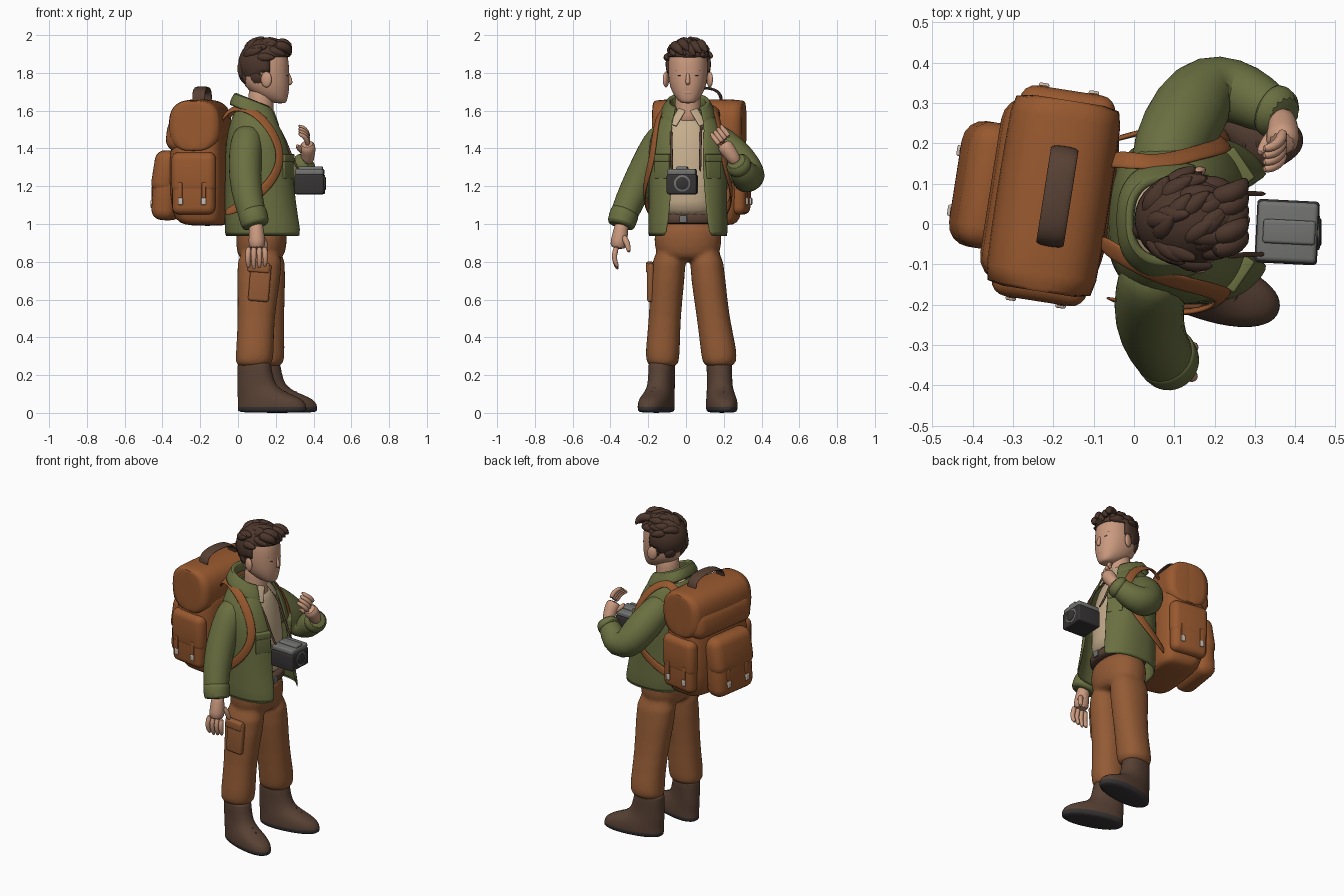
import bpy, bmesh, math, random
from mathutils import Vector

random.seed(4)
if "Cube" in bpy.data.objects:
    bpy.data.objects.remove(bpy.data.objects["Cube"])
parts = []


def material(name, r, g, b):
    m = bpy.data.materials.new(name)
    m.use_nodes = True
    m.diffuse_color = (r, g, b, 1)
    m.node_tree.nodes["Principled BSDF"].inputs["Base Color"].default_value = (r, g, b, 1)
    return m


olive = material("olive cloth", .143, .16, .052)
rust = material("rust trousers", .295, .105, .036)
canvas = material("pack canvas", .315, .099, .028)
hair_brown = material("hair brown", .072, .037, .025)
leather = material("dark leather", .096, .052, .034)
skin = material("skin", .59, .32, .21)
cream = material("cream shirt", .56, .42, .265)
black = material("black rubber", .038, .033, .034)
grey = material("camera grey", .17, .17, .165)
metal = material("buckle metal", .58, .49, .42)


def finish(name, bm, mat, subsurf=0, loc=(0, 0, 0), rot=(0, 0, 0)):
    bmesh.ops.recalc_face_normals(bm, faces=bm.faces)
    mesh = bpy.data.meshes.new(name)
    bm.to_mesh(mesh)
    bm.free()
    ob = bpy.data.objects.new(name, mesh)
    bpy.context.collection.objects.link(ob)
    mesh.materials.append(mat)
    ob.location, ob.rotation_euler = loc, rot
    if subsurf:
        ob.modifiers.new("smooth", "SUBSURF").levels = subsurf
        ob.modifiers["smooth"].render_levels = subsurf
    parts.append(ob)
    return ob


def skin_rings(bm, rings, closed=True):
    vs = [[bm.verts.new(p) for p in ring] for ring in rings]
    n = len(vs[0])
    for a, b in zip(vs, vs[1:]):
        for i in range(n if closed else n - 1):
            j = (i + 1) % n
            bm.faces.new((a[i], a[j], b[j], b[i]))
    if closed:
        bm.faces.new(vs[0])
        bm.faces.new(vs[-1])


def power(v, p):
    return math.copysign(abs(v) ** p, v)


def loft(name, stacks, mat, p=.9, n=24, **kw):
    """Stacks of rounded outlines, each row is z, centre x, centre y, half x, half y."""
    bm = bmesh.new()
    turn = [math.tau * i / n for i in range(n)]
    for rows in stacks:
        skin_rings(bm, [[(cx + rx * power(math.cos(a), p), cy + ry * power(math.sin(a), p), z)
                         for a in turn] for z, cx, cy, rx, ry in rows])
    return finish(name, bm, mat, 1, **kw)


def wrap(name, rows, mat, tilt=0, p=.8, n=30):
    """Cloth open at the front, each row is z, centre x, half x, half y, half gap."""
    bm = bmesh.new()
    rings = []
    for z, cx, rx, ry, gap in rows:
        a0 = math.asin((gap / ry) ** (1 / p))
        ring = []
        for i in range(n + 1):
            a = a0 + (math.tau - 2 * a0) * i / n
            x = rx * power(math.cos(a), p)
            ring.append((cx + x, .01 + ry * power(math.sin(a), p), z - tilt * x))
        rings.append(ring)
    skin_rings(bm, rings, closed=False)
    ob = finish(name, bm, mat)
    mod = ob.modifiers.new("thickness", "SOLIDIFY")
    mod.thickness, mod.offset = .014, 0
    ob.modifiers.new("smooth", "SUBSURF").levels = 1


def limb(name, path, mat, n=12, p=1, subsurf=1, **kw):
    """Tube through points given as x, y, z, radius; p below one makes it squarer."""
    pts = [Vector(q[:3]) for q in path]
    whole = pts[-1] - pts[0]
    ref = Vector((1, 0, 0)) if abs(whole.z) > .6 * whole.length else Vector((0, 0, 1))
    rings = []
    for i, c in enumerate(pts):
        t = (pts[min(i + 1, len(pts) - 1)] - pts[max(i - 1, 0)]).normalized()
        u = t.cross(ref).normalized()
        v = u.cross(t)
        turn = [math.tau * k / n for k in range(n)]
        rings.append([c + path[i][3] * (u * power(math.cos(a), p) + v * power(math.sin(a), p)) for a in turn])
    bm = bmesh.new()
    skin_rings(bm, rings)
    return finish(name, bm, mat, subsurf, **kw)


def box(name, loc, size, mat, bevel=.01, rot=(0, 0, 0)):
    bm = bmesh.new()
    bmesh.ops.create_cube(bm, size=1)
    bmesh.ops.scale(bm, vec=size, verts=bm.verts)
    bmesh.ops.bevel(bm, geom=bm.edges[:], offset=bevel, segments=4, profile=.5, affect="EDGES")
    finish(name, bm, mat, loc=loc, rot=rot)


def ball(name, loc, size, mat, rot=(0, 0, 0)):
    bm = bmesh.new()
    bmesh.ops.create_uvsphere(bm, u_segments=20, v_segments=12, radius=1)
    bmesh.ops.scale(bm, vec=size, verts=bm.verts)
    finish(name, bm, mat, loc=loc, rot=rot)


def ribbon(name, pts, width, mat, across=None):
    """Flat strap that lies against the body."""
    pts = [Vector(p) for p in pts]
    rows = []
    for i, c in enumerate(pts):
        t = (pts[min(i + 1, len(pts) - 1)] - pts[max(i - 1, 0)]).normalized()
        out = c - Vector((.09, .01, min(c.z, 1.45)))
        w = Vector(across) if across else t.cross(out).normalized()
        rows.append((c - w * width / 2, c + w * width / 2))
    bm = bmesh.new()
    skin_rings(bm, rows, closed=False)
    ob = finish(name, bm, mat)
    ob.modifiers.new("thickness", "SOLIDIFY").thickness = .016
    ob.modifiers["thickness"].offset = 0
    ob.modifiers.new("smooth", "SUBSURF").levels = 2


# Trousers, hips and legs fused into one cloth
hips = [(.8, .12, .01, .1, .12), (.84, .122, .01, .13, .172), (.92, .125, .01, .137, .183), (1.03, .125, .01, .133, .168)]
right_leg = [(.24, .08, -.12, .085, .07), (.27, .085, -.124, .1, .088), (.33, .09, -.124, .101, .092),
             (.5, .095, -.112, .096, .083), (.7, .11, -.1, .115, .092), (.9, .12, -.08, .128, .09)]
left_leg = [(.24, .14, .175, .085, .07), (.27, .145, .177, .1, .092), (.33, .15, .174, .098, .097),
            (.5, .145, .144, .098, .086), (.7, .135, .118, .117, .092), (.9, .125, .1, .128, .09)]
trousers = loft("trousers", [hips, right_leg, left_leg], rust)
fuse = trousers.modifiers.new("fuse", "REMESH")
fuse.mode, fuse.voxel_size, fuse.use_smooth_shade = "VOXEL", .011, True
trousers.modifiers.new("soften", "SMOOTH").iterations = 6
box("thigh_pocket", (.115, -.188, .69), (.11, .036, .2), rust, .014, (0, .08, 0))
box("thigh_pocket_flap", (.11, -.192, .77), (.116, .04, .055), rust, .012, (0, .08, 0))

# Boots
for side, loc, yaw in (("right", (0, -.1, 0), -.31), ("left", (.045, .165, 0), .13)):
    boot = loft(side + "_boot", [[(0, .19, 0, .18, .068), (.012, .19, 0, .19, .078), (.03, .19, 0, .19, .081),
                                  (.06, .186, 0, .185, .08), (.085, .165, 0, .166, .076), (.105, .138, 0, .14, .072),
                                  (.13, .112, 0, .114, .068), (.17, .097, 0, .098, .066), (.26, .09, 0, .09, .068),
                                  (.27, .09, 0, .088, .066)]], leather, loc=loc, rot=(0, 0, yaw))
    boot.data.materials.append(black)
    for f in boot.data.polygons:
        f.material_index = int(f.center.z < .025)
    for x, z in ((.27, .115), (.235, .135), (.207, .165), (.19, .205)):
        limb(side + "_boot_lace", [(x - .02, -.04, z - .02, .006), (x, 0, z, .008), (x - .02, .04, z - .02, .006)],
             hair_brown, 8, loc=loc, rot=(0, 0, yaw))

# Shirt and belt
loft("shirt", [[(1.04, .125, .01, .13, .165), (1.1, .125, .01, .143, .168), (1.3, .115, .01, .148, .17),
                (1.44, .1, .01, .135, .17), (1.52, .1, .01, .108, .13), (1.57, .095, .01, .085, .09)]], cream)
loft("belt", [[(1.0, .125, .01, .143, .174), (1.005, .125, .01, .147, .178), (1.05, .125, .01, .147, .178),
               (1.055, .125, .01, .143, .174)]], leather)
box("belt_buckle", (.273, -.015, 1.027), (.012, .04, .04), grey, .004)
for s in (-1, 1):
    box("shirt_collar_flap", (.19, .01 + s * .055, 1.565), (.012, .045, .1), cream, .005, (s * .35, -.5, s * .4))

# Jacket
wrap("jacket", [(.93, .145, .21, .207, .11), (1.1, .125, .19, .2, .094), (1.3, .115, .178, .205, .075),
                (1.45, .1, .158, .2, .082), (1.54, .09, .125, .16, .085), (1.6, .085, .095, .11, .07)], olive)
wrap("jacket_collar", [(1.585, .09, .095, .105, .06), (1.65, .085, .09, .094, .058), (1.657, .085, .102, .106, .065),
                       (1.575, .09, .135, .147, .08)], olive, tilt=.4)
for s in (-1, 1):
    for name, z, size in (("pocket", 1.3, (.022, .09, .12)), ("pocket_flap", 1.35, (.03, .094, .04))):
        box("jacket_" + name, (.262, .01 + s * .135, z), size, olive, .006, (0, 0, s * .6))
limb("right_sleeve", [(.06, -.09, 1.49, .07), (.05, -.13, 1.45, .088), (.04, -.17, 1.38, .09), (.035, -.235, 1.25, .088),
                      (.055, -.3, 1.12, .08), (.085, -.34, 1.02, .072), (.088, -.343, 1.0, .07)], olive, 16)
limb("right_cuff", [(.073, -.32, 1.07, .076), (.077, -.325, 1.06, .08), (.092, -.345, .995, .077),
                    (.094, -.347, .988, .066)], olive, 16)
limb("left_sleeve", [(.06, .1, 1.49, .075), (.085, .18, 1.43, .097), (.14, .29, 1.32, .104), (.185, .335, 1.25, .095),
                     (.25, .335, 1.235, .083), (.31, .3, 1.275, .072), (.365, .27, 1.33, .058)], olive, 16)
limb("left_cuff", [(.335, .286, 1.3, .067), (.345, .282, 1.305, .071), (.38, .262, 1.34, .062)], olive, 16)

# Hands
limb("right_palm", [(.093, -.335, 1.02, .037), (.098, -.345, .965, .04), (.1, -.355, .91, .047), (.1, -.36, .865, .044)], skin)
for k in range(4):
    x = .058 + .027 * k
    limb("right_finger", [(x, -.365, .885, .017), (x + .004 * k - .006, -.382, .835, .016),
                          (x + .004 * k - .006, -.375, .795, .014), (x, -.36, .757 + .008 * abs(k - 1), .01)], skin, 8)
limb("right_thumb", [(.12, -.335, .94, .02), (.145, -.31, .9, .018), (.15, -.3, .845, .012)], skin, 8)
limb("left_palm", [(.365, .27, 1.32, .035), (.37, .245, 1.36, .037), (.37, .215, 1.4, .045), (.365, .195, 1.43, .04)], skin)
for k in range(4):
    y, z = .17 + .017 * k, 1.415 + .014 * k
    limb("left_finger", [(.37, y + .01, z, .016), (.365, y - .015, z + .035, .015),
                         (.342, y - .032, z + .055, .013), (.318, y - .035, z + .065, .009)], skin, 8)
limb("left_thumb", [(.355, .235, 1.38, .019), (.325, .2, 1.395, .016), (.31, .17, 1.42, .011)], skin, 8)

# Head
limb("neck", [(.12, .01, 1.52, .074), (.12, .01, 1.58, .072), (.12, .01, 1.66, .068), (.125, .01, 1.74, .068)], skin, 16)
loft("head", [[(1.638, .225, .01, .025, .028), (1.65, .208, .01, .052, .05), (1.685, .175, .01, .092, .078),
               (1.73, .152, .01, .122, .097), (1.78, .147, .01, .125, .104), (1.82, .145, .01, .126, .106),
               (1.88, .142, .01, .127, .105), (1.94, .14, .01, .105, .09), (1.97, .14, .01, .05, .045)]], skin)
limb("nose", [(.262, .01, 1.805, .008), (.272, .01, 1.775, .011), (.28, .01, 1.748, .014), (.268, .01, 1.737, .01)], skin, 10)
ball("lips", (.256, .01, 1.697), (.013, .032, .011), skin)
for s in (-1, 1):
    y = .01 + s * .042
    ball("ear", (.15, .01 + s * .116, 1.765), (.03, .014, .042), skin, (0, 0, s * .35))
    ball("eye", (.257, y, 1.787), (.007, .014, .004), hair_brown, (0, 0, s * .3))
    limb("eyebrow", [(.264, .01 + s * .02, 1.812, .003), (.26, y, 1.819, .004), (.242, .01 + s * .07, 1.812, .003)],
         hair_brown, 8)

# Hair cap trimmed round the face, with swept locks
bm = bmesh.new()
bmesh.ops.create_uvsphere(bm, u_segments=32, v_segments=20, radius=1)
centre, size = Vector((.142, .012, 1.845)), Vector((.141, .12, .137))
for v in bm.verts:
    v.co = centre + v.co * size
trim = [v for v in bm.verts if v.co.z < (1.71 if v.co.x < .12 else 1.79 if v.co.x < .19 else 1.88)]
bmesh.ops.delete(bm, geom=trim, context="VERTS")
cap = finish("hair_cap", bm, hair_brown)
cap.modifiers.new("thickness", "SOLIDIFY").thickness = .015
for k in range(56):
    turn, lift = math.tau * k * .618, random.uniform(.3, 1)
    if k % 3 == 0 and math.cos(turn) < 0:
        lift = random.uniform(-.6, .2)
    flat = math.sqrt(1 - lift * lift)
    d = Vector((flat * math.cos(turn), flat * math.sin(turn), lift))
    sweep = Vector((.8, random.uniform(-.3, .9), -.1)) if lift > .3 else Vector((.2, 0, -1))
    sweep = (sweep - d * sweep.dot(d)).normalized()
    root = centre + d * size * .86
    mid, tip = root + sweep * .04 + d * .008, root + sweep * .08 + d * .006
    if tip.x > .2 and tip.z < 1.89:
        continue
    limb("hair_lock", [(*(root - sweep * .02), .014), (*root, .03), (*mid, .027), (*tip, .004)], hair_brown, 8)
for k in range(5):
    y, drop = -.055 + .032 * k, random.uniform(-.014, .014)
    limb("hair_fringe", [(.19, y - .01, 1.945, .026), (.24, y, 1.95 + drop, .032), (.272, y + .02, 1.93 + drop, .026),
                         (.278, y + .04, 1.9 + drop, .004)], hair_brown, 8)

# Backpack, built round its own axis and turned slightly
pack, yaw = Vector((-.2, .07, 0)), -.155


def on_pack(x, y, z):
    c, s = math.cos(yaw), math.sin(yaw)
    return pack + Vector((c * x - s * y, s * x + c * y, z))


loft("pack_body", [[(.99, .04, 0, .08, .17), (1.005, .02, 0, .12, .2), (1.05, .005, 0, .142, .225), (1.25, 0, 0, .15, .235),
                    (1.45, .003, 0, .145, .235), (1.55, .01, 0, .12, .225)]], canvas, p=.5, n=32, loc=pack, rot=(0, 0, yaw))
limb("pack_roll_top", [(0, y, 1.52, r) for y, r in ((-.215, .1), (-.236, .115), (-.243, .13), (-.23, .14), (0, .143),
                                                    (.23, .14), (.243, .13), (.236, .115), (.215, .1))],
     canvas, 24, p=.75, loc=pack, rot=(0, 0, yaw))
box("pack_lid", on_pack(-.085, 0, 1.47), (.14, .465, .18), canvas, .065, (0, .12, yaw))
box("pack_back_pocket", on_pack(-.175, 0, 1.18), (.13, .305, .32), canvas, .055, (0, .06, yaw))
box("pack_back_flap", on_pack(-.172, 0, 1.275), (.13, .315, .23), canvas, .055, (0, .16, yaw))
for s in (-1, 1):
    box("pack_side_pocket", on_pack(0, s * .222, 1.2), (.23, .08, .3), canvas, .038, (0, 0, yaw))
    box("pack_side_flap", on_pack(0, s * .222, 1.27), (.24, .085, .22), canvas, .04, (0, 0, yaw))
    for x in (-.065, .06):
        box("side_buckle_strap", on_pack(x, s * .261, 1.17), (.022, .012, .1), canvas, .004, (0, 0, yaw))
        box("side_buckle", on_pack(x, s * .266, 1.12), (.026, .014, .038), metal, .005, (0, 0, yaw))
    box("back_buckle_strap", on_pack(-.24, s * .075, 1.15), (.014, .024, .1), canvas, .005, (0, 0, yaw))
    box("back_buckle", on_pack(-.246, s * .075, 1.105), (.016, .028, .04), metal, .005, (0, 0, yaw))
ribbon("pack_handle", [on_pack(.01, y, z) for y, z in ((-.12, 1.63), (-.12, 1.68), (-.09, 1.715), (0, 1.725), (.09, 1.715),
                                                      (.12, 1.68), (.12, 1.63))], .075, leather, on_pack(1, 0, 0) - pack)

# Shoulder straps
front = [(.06, -.13, 1.612), (.15, -.155, 1.54), (.215, -.17, 1.43), (.228, -.185, 1.32), (.17, -.218, 1.21),
         (.06, -.222, 1.12), (-.08, -.18, 1.05)]
ribbon("right_shoulder_strap", [(-.09, -.04, 1.54), (-.04, -.075, 1.62)] + front, .055, canvas)
ribbon("left_shoulder_strap", [(-.07, .16, 1.54), (-.02, .16, 1.62)] + [(x, .02 - y, z) for x, y, z in front], .055, canvas)

# Camera on its neck cord
box("camera_body", (.38, -.02, 1.21), (.155, .158, .105), black, .01, (0, 0, -.05))
box("camera_top", (.38, -.02, 1.274), (.15, .15, .035), grey, .012, (0, 0, -.05))
box("camera_finder", (.385, -.02, 1.292), (.13, .06, .024), grey, .008, (0, 0, -.05))
for name, x, r, mat in (("lens_ring", .461, .044, grey), ("lens_glass", .465, .034, black)):
    limb("camera_" + name, [(.43, -.02, 1.215, r), (x - .002, -.02, 1.215, r), (x, -.02, 1.215, r * .9)], mat, 20, subsurf=0)
for s in (-1, 1):
    limb("camera_cord", [(x, s * y, z, .007) for x, y, z in ((.33, .075, 1.27), (.283, .075, 1.35), (.25, .078, 1.45),
         (.205, .08, 1.53), (.12, .09, 1.59), (.03, .07, 1.63))], leather, 8)

# Smooth shading with crisp edges
bpy.ops.object.select_all(action="DESELECT")
for ob in parts:
    ob.select_set(True)
bpy.context.view_layer.objects.active = parts[0]
bpy.ops.object.shade_smooth_by_angle(angle=math.radians(55))
